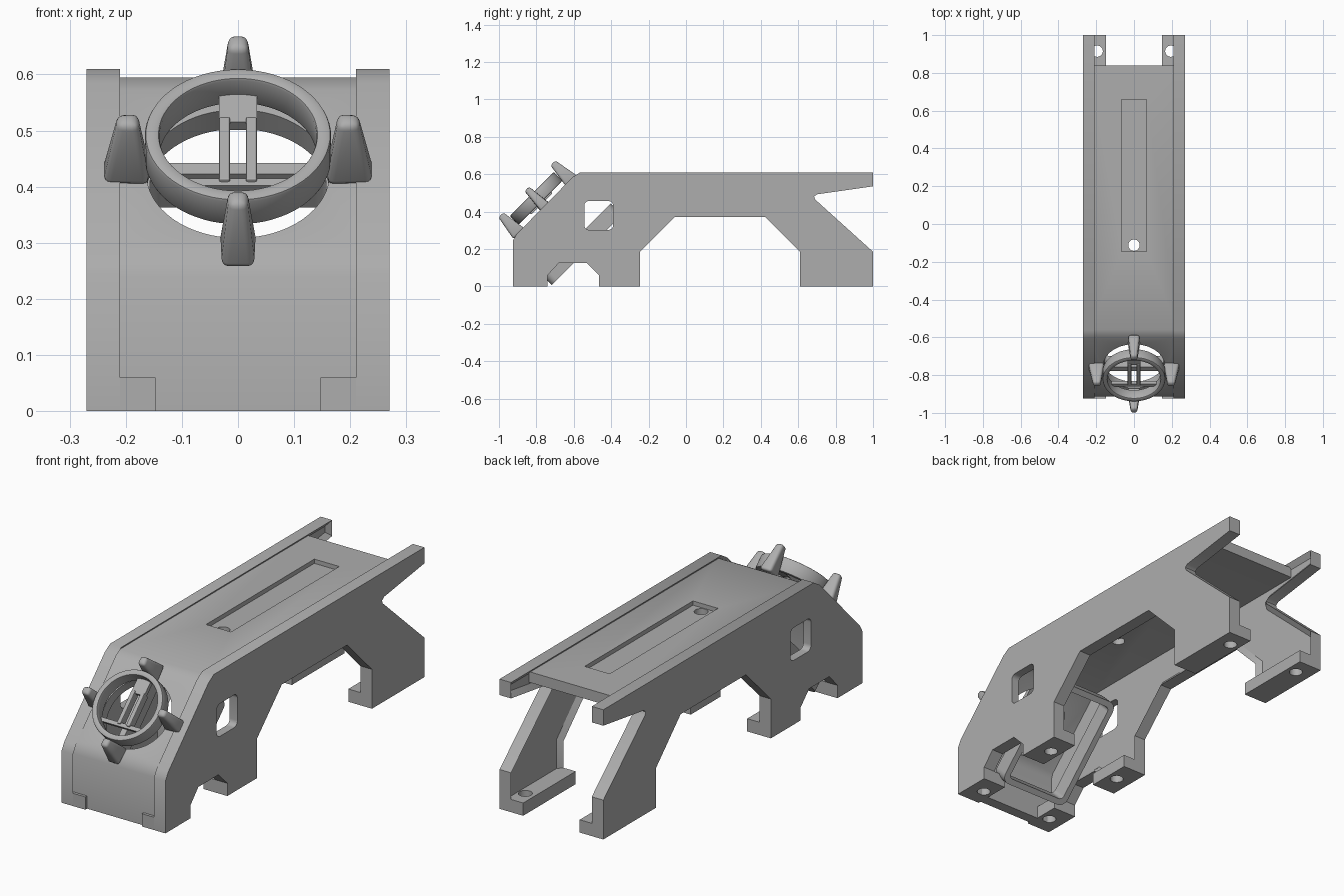
import bpy, bmesh, math
from mathutils import Vector, Matrix

old = bpy.data.objects.get("Cube")
if old:
    bpy.data.objects.remove(old, do_unlink=True)

grey = bpy.data.materials.new("plain grey")
grey.use_nodes = True
COLOUR = (0.42, 0.42, 0.42, 1)
grey.diffuse_color = COLOUR
grey.node_tree.nodes["Principled BSDF"].inputs["Base Color"].default_value = COLOUR

TILT = Matrix.Rotation(math.radians(45), 4, 'X')
RING = Matrix.Translation((0, -0.76, 0.43)) @ TILT


def add_object(name, bm, matrix=Matrix()):
    bmesh.ops.recalc_face_normals(bm, faces=bm.faces)
    mesh = bpy.data.meshes.new(name)
    bm.to_mesh(mesh)
    bm.free()
    mesh.materials.append(grey)
    ob = bpy.data.objects.new(name, mesh)
    bpy.context.collection.objects.link(ob)
    ob.matrix_world = matrix
    return ob


def activate(ob):
    bpy.ops.object.select_all(action='DESELECT')
    ob.select_set(True)
    bpy.context.view_layer.objects.active = ob


def smooth(ob):
    activate(ob)
    bpy.ops.object.shade_smooth_by_angle(angle=math.radians(35))


def box(name, lo, hi, matrix=Matrix()):
    bm = bmesh.new()
    bmesh.ops.create_cube(bm, size=1)
    lo, hi = Vector(lo), Vector(hi)
    bmesh.ops.scale(bm, vec=hi - lo, verts=bm.verts)
    bmesh.ops.translate(bm, vec=(lo + hi) / 2, verts=bm.verts)
    return add_object(name, bm, matrix)


def cylinder(name, radius, depth, matrix, sides=48):
    bm = bmesh.new()
    bmesh.ops.create_cone(bm, cap_ends=True, segments=sides, radius1=radius,
                          radius2=radius, depth=depth)
    return add_object(name, bm, matrix)


def extrude_x(name, outline, x0, x1, pocket=None):
    """Extrude a side outline across x; optionally sink the face at x0."""
    bm = bmesh.new()
    face = bm.faces.new([bm.verts.new((x0, y, z)) for y, z in outline])
    grown = bmesh.ops.extrude_face_region(bm, geom=[face], use_keep_orig=True)
    moved = [v for v in grown["geom"] if isinstance(v, bmesh.types.BMVert)]
    bmesh.ops.translate(bm, vec=(x1 - x0, 0, 0), verts=moved)
    bmesh.ops.recalc_face_normals(bm, faces=bm.faces)
    if pocket:
        bmesh.ops.inset_region(bm, faces=[face], thickness=pocket[0],
                               depth=-pocket[1], use_even_offset=True)
    return add_object(name, bm)


def cut(ob, cutter):
    mod = ob.modifiers.new("cut", 'BOOLEAN')
    mod.operation, mod.solver, mod.object = 'DIFFERENCE', 'EXACT', cutter
    activate(ob)
    bpy.ops.object.modifier_apply(modifier=mod.name)
    bpy.data.objects.remove(cutter, do_unlink=True)


def bevel(ob, width, segments=3):
    mod = ob.modifiers.new("bevel", 'BEVEL')
    mod.width, mod.segments = width, segments
    activate(ob)
    bpy.ops.object.modifier_apply(modifier=mod.name)


def rounded_rect(hx, hy, r, steps=6):
    points = []
    for i, (sx, sy) in enumerate([(1, 1), (-1, 1), (-1, -1), (1, -1)]):
        for k in range(steps + 1):
            a = math.pi / 2 * (i + k / steps)
            points.append((sx * (hx - r) + r * math.cos(a),
                           sy * (hy - r) + r * math.sin(a)))
    return points


def frame(name, outer, inner, depth, matrix):
    """Closed band between two loops, centred on its local plane."""
    bm = bmesh.new()
    rows = [[bm.verts.new((x, y, z)) for x, y in loop]
            for loop, z in [(outer, -depth / 2), (outer, depth / 2),
                            (inner, depth / 2), (inner, -depth / 2)]]
    n = len(outer)
    for r in range(4):
        a, b = rows[r], rows[(r + 1) % 4]
        for i in range(n):
            j = (i + 1) % n
            bm.faces.new((a[i], a[j], b[j], b[i]))
    return add_object(name, bm, matrix)


# Side walls with legs, rear rail and window
FEET = {"front": (-0.925, -0.74), "middle": (-0.465, -0.245), "rear": (0.61, 1.0)}
wall = [(-0.925, 0), (-0.925, 0.245), (-0.905, 0.28), (-0.605, 0.585), (-0.565, 0.61),
        (1, 0.61), (1, 0.535), (0.7, 0.492), (0.685, 0.48), (0.69, 0.465),
        (1, 0.185), (1, 0), (0.61, 0), (0.61, 0.185), (0.425, 0.37),
        (-0.06, 0.37), (-0.245, 0.185), (-0.245, 0), (-0.465, 0),
        (-0.465, 0.06), (-0.53, 0.125), (-0.68, 0.125), (-0.74, 0.06), (-0.74, 0)]
window = [(-0.467 + a, 0.379 + b) for a, b in rounded_rect(0.077, 0.077, 0.025)]
for side, s in (("left", 1), ("right", -1)):
    panel = extrude_x(side + "_wall", wall, s * 0.21, s * 0.27, pocket=(0.025, 0.02))
    cut(panel, extrude_x("window_cutter", window, s * 0.15, s * 0.35))
    for name, (y0, y1) in FEET.items():
        bolt = Matrix.Translation((s * 0.195, (y0 + y1) / 2 + (0.11 if name == "rear" else 0), 0))
        cut(panel, cylinder("bolt_cutter", 0.03, 0.13, bolt, 32))
        foot = box(f"{side}_{name}_foot", (min(s * 0.147, s * 0.25), y0, 0),
                   (max(s * 0.147, s * 0.25), y1, 0.06))
        cut(foot, cylinder("bolt_cutter", 0.03, 0.3, bolt, 32))
        smooth(foot)
    smooth(panel)

# Deck and sloped nose as one bent plate
shell = [(-0.912, 0), (-0.912, 0.24), (-0.893, 0.285), (-0.6, 0.573), (-0.56, 0.595),
         (0.84, 0.595), (0.84, 0.545), (-0.55, 0.545), (-0.57, 0.535),
         (-0.85, 0.26), (-0.86, 0.23), (-0.86, 0)]
deck = extrude_x("deck_and_nose", shell, -0.235, 0.235)
cut(deck, cylinder("nose_cutter", 0.163, 0.24, RING, 64))
cut(deck, box("slot_cutter", (-0.065, -0.145, 0.575), (0.065, 0.66, 0.65)))
cut(deck, cylinder("deck_hole_cutter", 0.03, 0.3, Matrix.Translation((0, -0.112, 0.56)), 32))
smooth(deck)


# Nose ring standing off the slope
def circle(r):
    return [(r * math.cos(math.tau * i / 64), r * math.sin(math.tau * i / 64))
            for i in range(64)]


ring = frame("nose_ring", circle(0.166), circle(0.14), 0.065,
             RING @ Matrix.Translation((0, 0, 0.058)))
bevel(ring, 0.006, 2)
smooth(ring)

# Four tapered fins that carry the ring
for i, name in enumerate(("left", "top", "right", "bottom")):
    bm = bmesh.new()
    base = [bm.verts.new((x, y, -0.01)) for x, y in
            ((0.158, -0.033), (0.24, -0.03), (0.24, 0.03), (0.158, 0.033))]
    tip = [bm.verts.new((x, y, 0.128)) for x, y in
           ((0.178, -0.018), (0.215, -0.016), (0.215, 0.016), (0.178, 0.018))]
    bm.faces.new(base)
    bm.faces.new(tip)
    for k in range(4):
        j = (k + 1) % 4
        bm.faces.new((base[k], base[j], tip[j], tip[k]))
    fin = add_object(name + "_fin", bm, RING @ Matrix.Rotation(i * math.pi / 2, 4, 'Z'))
    bevel(fin, 0.012)
    smooth(fin)

# Twin struts, crossbar and clip inside the ring
for side, s in (("left", 1), ("right", -1)):
    strut = box(side + "_strut", (s * 0.024 - 0.01, -0.08, 0.015),
                (s * 0.024 + 0.01, 0.08, 0.055), RING)
    bevel(strut, 0.004, 2)
box("strut_crossbar", (-0.13, -0.09, 0.03), (0.13, -0.072, 0.05), RING)
box("strut_clip", (-0.034, 0.07, 0.03), (0.034, 0.145, 0.05), RING)

# Tilted rounded loop beneath the nose
loop = frame("tilted_loop", rounded_rect(0.185, 0.265, 0.04), rounded_rect(0.157, 0.237, 0.02),
             0.085, Matrix.Translation((0, -0.56, 0.225)) @ TILT)
smooth(loop)
